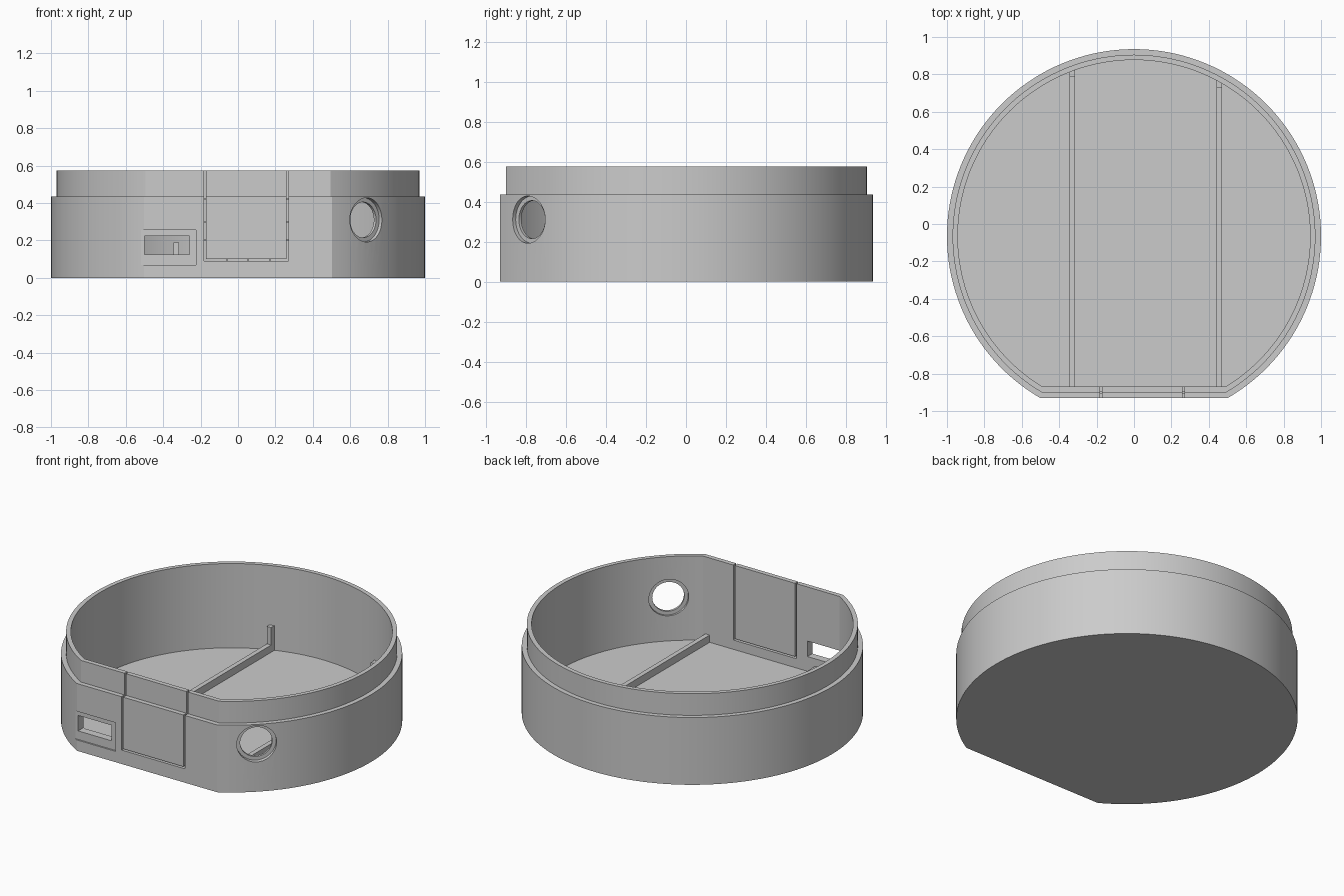
import bpy, bmesh, math
from mathutils import Matrix, Vector

cube = bpy.data.objects.get("Cube")
if cube:
    bpy.data.objects.remove(cube, do_unlink=True)

CENTRE_Y = -0.065
FLOOR, SHOULDER, TOP = 0.03, 0.435, 0.575
INNER_R, INNER_FLAT = 0.942, -0.87

grey = bpy.data.materials.new("plain grey")
grey.use_nodes = True
grey.diffuse_color = (0.6, 0.6, 0.6, 1)
grey.node_tree.nodes["Principled BSDF"].inputs["Base Color"].default_value = grey.diffuse_color


def make_object(name, bm):
    bmesh.ops.recalc_face_normals(bm, faces=bm.faces)
    mesh = bpy.data.meshes.new(name)
    bm.to_mesh(mesh)
    bm.free()
    mesh.materials.append(grey)
    obj = bpy.data.objects.new(name, mesh)
    bpy.context.collection.objects.link(obj)
    return obj


def box(name, x0, x1, y0, y1, z0, z1):
    bm = bmesh.new()
    size = Matrix.Diagonal((x1 - x0, y1 - y0, z1 - z0, 1))
    middle = Matrix.Translation(((x0 + x1) / 2, (y0 + y1) / 2, (z0 + z1) / 2))
    bmesh.ops.create_cube(bm, size=1, matrix=middle @ size)
    return make_object(name, bm)


def activate(obj):
    bpy.ops.object.select_all(action='DESELECT')
    obj.select_set(True)
    bpy.context.view_layer.objects.active = obj


def cut(target, cutter):
    cutter.hide_render = True
    mod = target.modifiers.new("cut", 'BOOLEAN')
    mod.operation = 'DIFFERENCE'
    mod.solver = 'EXACT'
    mod.object = cutter
    activate(target)
    bpy.ops.object.modifier_apply(modifier=mod.name)
    bpy.data.objects.remove(cutter, do_unlink=True)


def d_loop(bm, radius, flat_y, z, segments=120):
    """Circle outline with its front sliced off flat."""
    start = math.asin((flat_y - CENTRE_Y) / radius)
    sweep = math.pi - 2 * start
    angles = [start + sweep * i / segments for i in range(segments + 1)]
    return [bm.verts.new((radius * math.cos(a), CENTRE_Y + radius * math.sin(a), z))
            for a in angles]


# Housing: floor, stepped wall and upper lip
bm = bmesh.new()
levels = [(1, -0.93, 0), (1, -0.93, SHOULDER), (0.97, -0.9, SHOULDER),
          (0.97, -0.9, TOP), (INNER_R, INNER_FLAT, TOP), (INNER_R, INNER_FLAT, FLOOR)]
loops = [d_loop(bm, *level) for level in levels]
for low, high in zip(loops, loops[1:]):
    for i in range(len(low)):
        j = (i + 1) % len(low)
        bm.faces.new((low[i], low[j], high[j], high[i]))
bm.faces.new(loops[0])
bm.faces.new(loops[-1])
housing = make_object("housing", bm)

# Connector window with a shallow recess around it
cut(housing, box("recess_cutter", -0.6, -0.225, -1, -0.92, 0.07, 0.255))
cut(housing, box("window_cutter", -0.5, -0.26, -1.1, -0.8, 0.125, 0.225))

# U-shaped slit around the break-out panel
LEFT, RIGHT, BASE, GAP = -0.182, 0.271, 0.09, 0.011
outline = [(LEFT, 0.7), (LEFT, BASE), (RIGHT, BASE), (RIGHT, 0.7),
           (RIGHT - GAP, 0.7), (RIGHT - GAP, BASE + GAP),
           (LEFT + GAP, BASE + GAP), (LEFT + GAP, 0.7)]
bm = bmesh.new()
face = bm.faces.new([bm.verts.new((x, -1, z)) for x, z in outline])
extruded = bmesh.ops.extrude_face_region(bm, geom=[face])["geom"]
bmesh.ops.translate(bm, vec=(0, 0.2, 0),
                    verts=[v for v in extruded if isinstance(v, bmesh.types.BMVert)])
cut(housing, make_object("slit_cutter", bm))

# Round side port, counterbored from inside and outside
angle = math.radians(-46.5)
direction = Vector((math.cos(angle), math.sin(angle), 0))
turn = direction.to_track_quat('Z', 'Y').to_matrix().to_4x4()
for radius, near, far in [(0.095, 0.8, 1.1), (0.118, 0.972, 1.1), (0.118, 0.8, 0.955)]:
    bm = bmesh.new()
    place = Vector((0, CENTRE_Y, 0.31)) + direction * (near + far) / 2
    bmesh.ops.create_cone(bm, cap_ends=True, segments=64, radius1=radius, radius2=radius,
                          depth=far - near, matrix=Matrix.Translation(place) @ turn)
    cut(housing, make_object("port_cutter", bm))

activate(housing)
bpy.ops.object.shade_smooth_by_angle(angle=math.radians(20))

# Small tabs holding the panel in its slit
for i, x in enumerate((-0.06, 0.055, 0.17)):
    box(f"bottom_tab_{i}", x - 0.004, x + 0.004, -0.91, -0.895, BASE - 0.002, BASE + GAP + 0.002)
for side, x in (("right", LEFT), ("left", RIGHT - GAP)):
    for i, z in enumerate((0.2, 0.3, 0.42)):
        box(f"{side}_tab_{i}", x - 0.002, x + GAP + 0.002, -0.91, -0.895, z - 0.004, z + 0.004)

# Floor ribs, each ending in a short post against the back wall
for side, x0, x1 in (("right", -0.345, -0.315), ("left", 0.44, 0.47)):
    wall = CENTRE_Y + math.sqrt(INNER_R ** 2 - max(abs(x0), abs(x1)) ** 2)
    back = wall + 0.015
    box(f"{side}_rib", x0, x1, INNER_FLAT - 0.005, back - 0.005, FLOOR - 0.01, 0.077)
    box(f"{side}_post", x0, x1, wall - 0.024, back, FLOOR - 0.01, 0.19)
